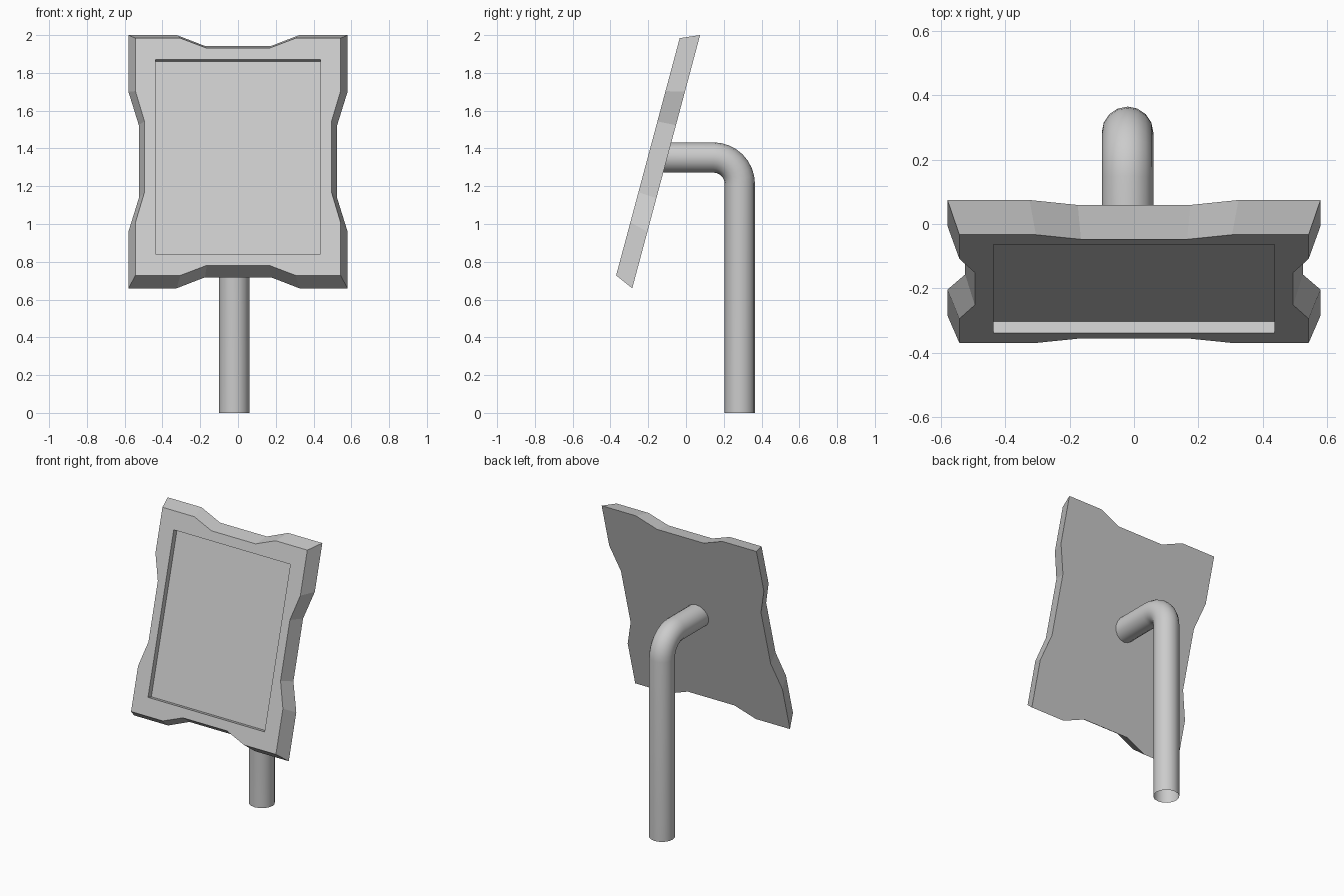
import bpy, bmesh, math
from math import sin, cos, pi

if "Cube" in bpy.data.objects:
    bpy.data.objects.remove(bpy.data.objects["Cube"])


def outline(hw, hh, top, side, n):
    """Notched rectangle, counter-clockwise from lower left: 5 points per side.
    top/side = (outer half width, inner half width, depth) of the notch."""
    def edge(half, off, notch):
        a, b, d = notch
        return [(-half, off), (-a, off), (-b, off - d), (b, off - d), (a, off)]
    pts = [(x, -y) for x, y in edge(hw, hh, top)]      # bottom
    pts += [(y, x) for x, y in edge(hh, hw, side)]     # right
    pts += [(-x, -y) for x, y in pts]                  # top and left by rotation
    return [(x, y, n) for x, y in pts]


def rect(hw, hh, n):
    return [(-hw, -hh, n), (hw, -hh, n), (hw, hh, n), (-hw, hh, n)]


def bridge(bm, r1, r2):
    k = len(r1)
    for i in range(k):
        bm.faces.new((r1[i], r1[(i + 1) % k], r2[(i + 1) % k], r2[i]))


# Tilted panel: notched slab with chamfered rim and recessed screen
bm = bmesh.new()
rings = [
    outline(0.58, 0.694, (0.325, 0.175, 0.06), (0.383, 0.2, 0.055), 0),
    outline(0.543, 0.65, (0.305, 0.165, 0.055), (0.36, 0.194, 0.048), 0.1),
    rect(0.437, 0.533, 0.1),
    rect(0.437, 0.533, 0.063),
]
back, front, rim, floor = [[bm.verts.new(p) for p in r] for r in rings]
bm.faces.new(back[::-1])
bridge(bm, back, front)
for i in range(4):                                     # front frame border
    border = [front[(5 * i + k) % 20] for k in range(6)]
    bm.faces.new(border + [rim[(i + 1) % 4], rim[i]])
bridge(bm, rim, floor)
bm.faces.new(floor)
bmesh.ops.recalc_face_normals(bm, faces=bm.faces)
mesh = bpy.data.meshes.new("screen_panel")
bm.to_mesh(mesh)
bm.free()
panel = bpy.data.objects.new("screen_panel", mesh)
panel.location = (0, -0.105, 1.33)
panel.rotation_euler = (math.radians(75), 0, 0)
bpy.context.collection.objects.link(panel)

# Bent support pipe, open at the ends
R, SEG = 0.14, 8
path = [(0.285, 0.0)]
path += [(0.145 + R * cos(t), 1.212 + R * sin(t))
         for t in (i * pi / 2 / SEG for i in range(SEG + 1))]
path += [(-0.13, 1.352)]
curve = bpy.data.curves.new("support_pipe", "CURVE")
curve.dimensions = "3D"
curve.bevel_depth = 0.08
curve.bevel_resolution = 6
spline = curve.splines.new("POLY")
spline.points.add(len(path) - 1)
for p, (y, z) in zip(spline.points, path):
    p.co = (-0.02, y, z, 1)
spline.use_smooth = True
pipe = bpy.data.objects.new("support_pipe", curve)
bpy.context.collection.objects.link(pipe)
bpy.context.view_layer.objects.active = pipe
pipe.select_set(True)
bpy.ops.object.convert(target="MESH")
bpy.ops.object.shade_smooth_by_angle(angle=math.radians(40))
